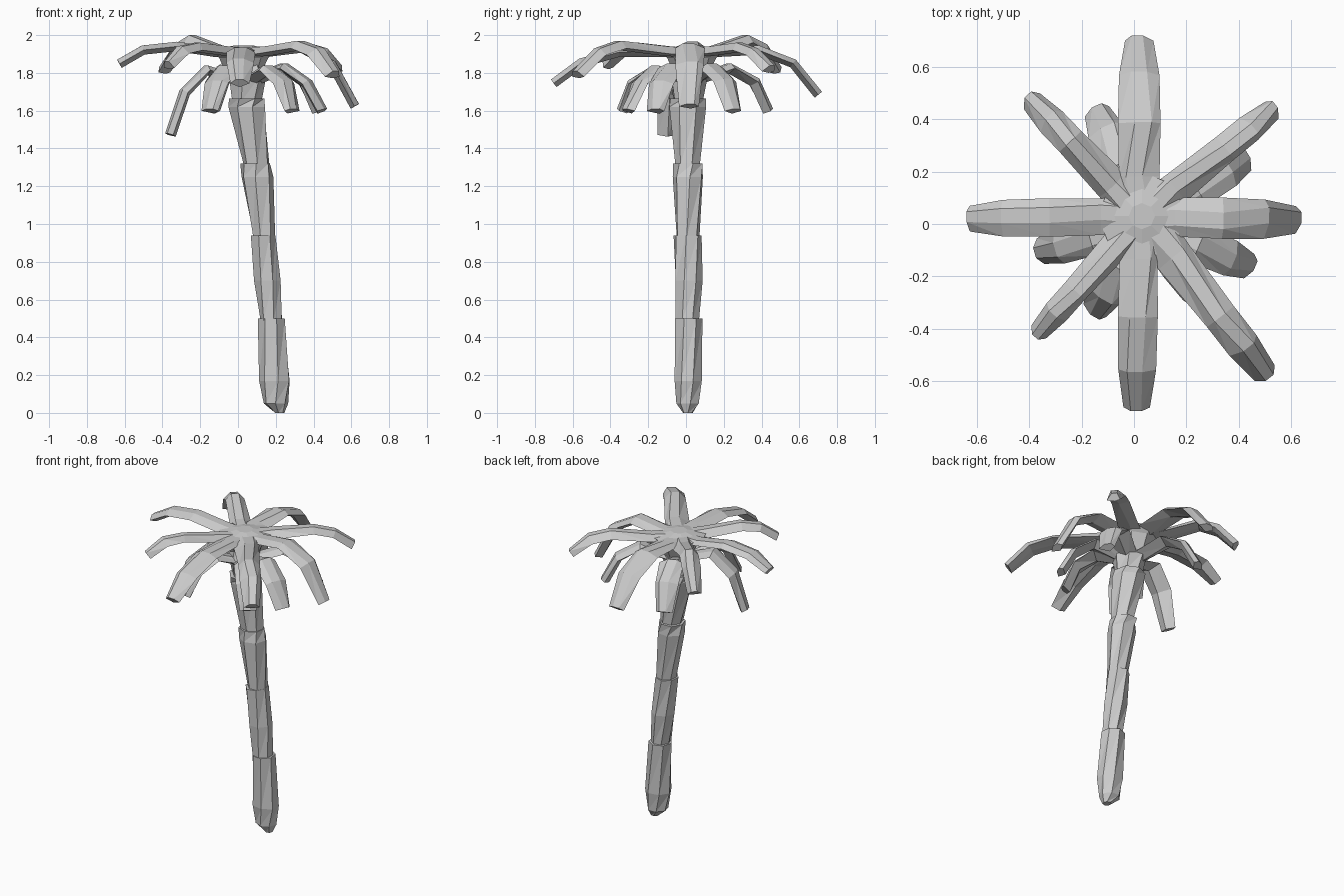
import bpy, math, random
from mathutils import Vector

random.seed(4)


def loft(name, rings):
    """Skin a list of equal-sized rings into one closed flat-shaded object."""
    n = len(rings[0])
    verts = [p for r in rings for p in r]
    faces = [list(range(n))[::-1], [len(verts) - n + k for k in range(n)]]
    for i in range(len(rings) - 1):
        for k in range(n):
            a, b = i * n + k, i * n + (k + 1) % n
            faces += [(a, b, b + n), (a, b + n, a + n)]
    me = bpy.data.meshes.new(name)
    me.from_pydata(verts, [], faces)
    me.validate()
    ob = bpy.data.objects.new(name, me)
    bpy.context.collection.objects.link(ob)
    return ob


def trunk_section(index, rows, turn):
    """rows: centre x, centre y, z, radius x, radius y."""
    rings = []
    for j, (cx, cy, z, rx, ry) in enumerate(rows):
        ring = []
        for k in range(7):
            a = turn + 0.2 * j + math.tau * k / 7
            s = random.uniform(1.0, 1.1)
            ring.append((cx + rx * s * math.cos(a), cy + ry * s * math.sin(a), z))
        rings.append(ring)
    loft(f"trunk_section_{index}", rings)


def frond(name, root, tip, heights, width, thick, fold):
    """Arched leaf: heights are (fraction along, z, width factor)."""
    root, tip = Vector(root), Vector(tip)
    flat = (tip - root).normalized()
    side = Vector((-flat.y, flat.x, 0))
    pts = [Vector((*(root.lerp(tip, f)), z)) for f, z, _ in heights]
    rings = []
    for i, p in enumerate(pts):
        t = (pts[min(i + 1, len(pts) - 1)] - pts[max(i - 1, 0)]).normalized()
        up = t.cross(side)
        w = width * heights[i][2] / 2
        j = random.uniform(-0.25, 0.25)
        prof = [(1, -fold), (0.4 + j, 0), (-0.4 + j, 0), (-1, -fold),
                (j, -thick)]
        rings.append([p + side * (w * u) + up * v for u, v in prof])
    loft(name, rings)


# Leaning trunk made of stacked tapered sections
sections = [
    [(0.22, 0.01, 0.0, 0.025, 0.025), (0.20, 0.01, 0.05, 0.062, 0.06),
     (0.198, 0.01, 0.17, 0.08, 0.07), (0.178, 0.012, 0.5, 0.068, 0.07)],
    [(0.178, 0.01, 0.49, 0.058, 0.06), (0.158, 0.012, 0.70, 0.068, 0.07),
     (0.132, 0.008, 0.94, 0.066, 0.072)],
    [(0.138, 0.01, 0.93, 0.058, 0.06), (0.102, 0.012, 1.25, 0.083, 0.08),
     (0.09, 0.012, 1.32, 0.078, 0.078)],
    [(0.098, 0.01, 1.31, 0.066, 0.066), (0.05, 0.005, 1.62, 0.092, 0.094),
     (0.047, 0.005, 1.665, 0.092, 0.096)],
    [(0.05, 0.01, 1.65, 0.076, 0.078), (0.045, 0.01, 1.78, 0.1, 0.1),
     (0.03, 0.02, 1.90, 0.08, 0.08)],
]
for i, rows in enumerate(sections):
    trunk_section(i + 1, rows, 0.4 * i)

# Four broad upper fronds along the axes
broad = [
    ((0.02, 0.72), 1.945, 1.87, 1.70, 0.155),
    ((0.01, -0.715), 1.935, 1.875, 1.765, 0.145),
    ((0.64, 0.015), 1.955, 1.86, 1.635, 0.15),
    ((-0.64, 0.02), 1.965, 1.945, 1.87, 0.14),
]
for i, (tip, peak, late, end, w) in enumerate(broad):
    frond(f"upper_broad_frond_{i + 1}", (0.02, 0.03), tip,
          [(-0.05, 1.93, 1.1), (0.22, 1.935, 1.0), (0.52, peak, 1.05),
           (0.8, late, 1.0), (1.0, end, 0.7)], w, 0.05, 0.025)

# Four narrow, folded upper fronds on the diagonals: tip, peak, late, end, width
narrow = [
    ((0.545, 0.45), 1.96, 1.93, 1.84, 0.11),
    ((0.515, -0.59), 1.97, 1.93, 1.81, 0.13),
    ((-0.41, 0.49), 2.0, 1.95, 1.83, 0.115),
    ((-0.38, -0.43), 1.96, 1.94, 1.86, 0.10),
]
for i, (tip, peak, late, end, w) in enumerate(narrow):
    frond(f"upper_narrow_frond_{i + 1}", (0.03, 0.03), tip,
          [(-0.05, 1.93, 1.4), (0.25, 1.94, 1.15), (0.62, peak, 1.0),
           (0.82, late, 1.0), (1.0, end, 0.75)], w, 0.05, 0.04)

# Drooping lower fronds
lower = [
    ((-0.38, -0.11), 1.84, 1.71, 1.48),
    ((0.46, -0.17), 1.85, 1.76, 1.61),
    ((-0.16, -0.35), 1.84, 1.76, 1.61),
    ((0.30, -0.32), 1.84, 1.76, 1.61),
    ((-0.15, 0.45), 1.85, 1.77, 1.61),
    ((0.44, 0.26), 1.85, 1.77, 1.61),
]
for i, (tip, peak, late, end) in enumerate(lower):
    frond(f"lower_frond_{i + 1}", (0.04, 0.01), tip,
          [(0.0, 1.77, 0.9), (0.5, peak, 1.1), (0.82, late, 1.05),
           (1.0, end, 0.75)], 0.135, 0.055, 0.025)

# Crown heart where the fronds meet
loft("crown_heart", [
    [(0.03 + r * math.cos(a), 0.03 + r * math.sin(a), z)
     for a in [math.tau * k / 8 for k in range(8)]]
    for r, z in [(0.08, 1.77), (0.13, 1.88), (0.17, 1.92), (0.05, 1.945)]])
